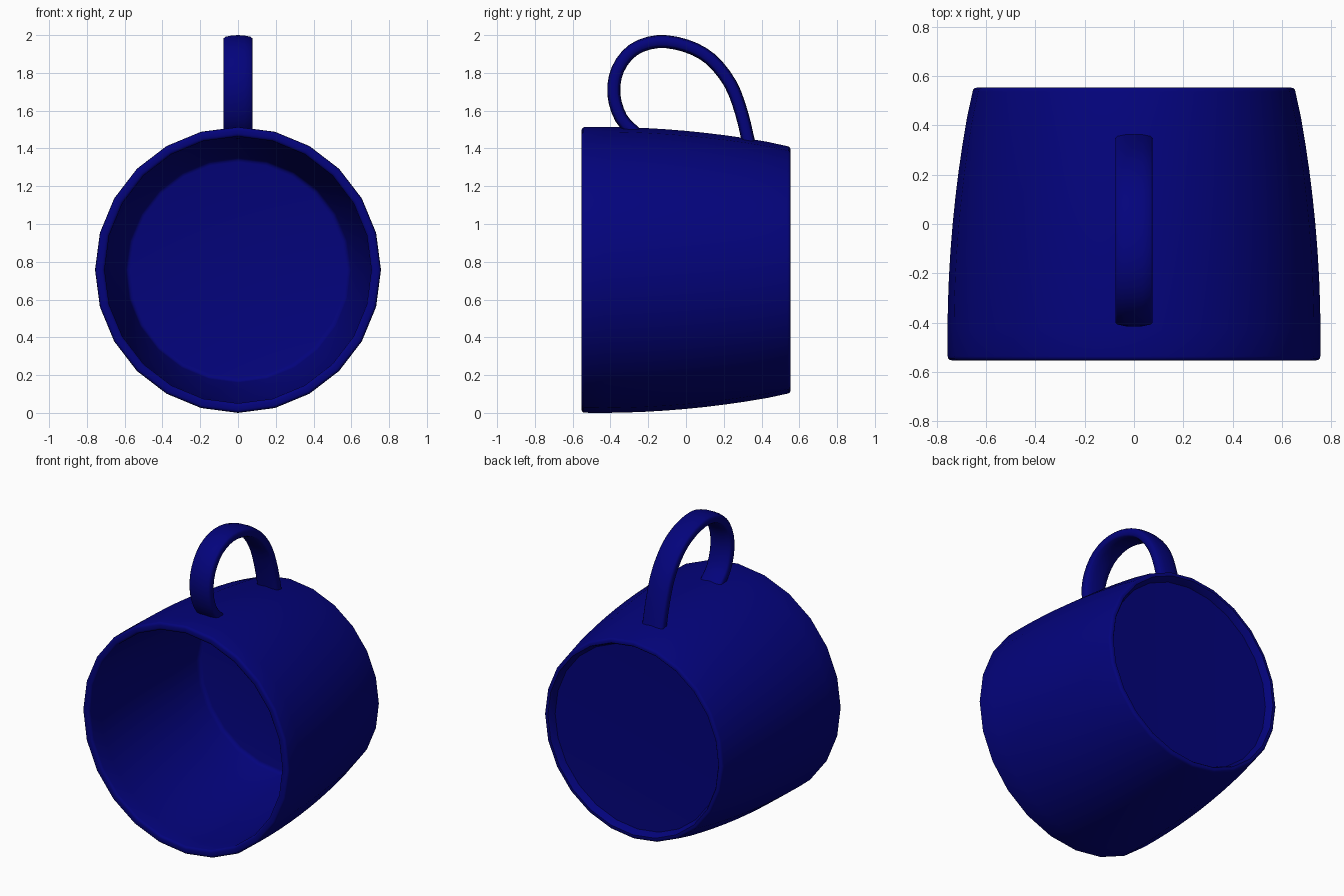
import bpy, bmesh, math
from mathutils import Vector

default = bpy.data.objects.get("Cube")
if default:
    bpy.data.objects.remove(default, do_unlink=True)

SIDES = 24
RADIUS = 0.757
HALF = 0.553
AXIS = Vector((0, 0, RADIUS))

# Dark blue glaze
glaze = bpy.data.materials.new("blue_glaze")
glaze.use_nodes = True
blue = (0.001, 0.001, 0.2, 1)
glaze.diffuse_color = blue
glaze.node_tree.nodes["Principled BSDF"].inputs["Base Color"].default_value = blue


def finish(name, bm, angle):
    bmesh.ops.recalc_face_normals(bm, faces=bm.faces)
    mesh = bpy.data.meshes.new(name)
    bm.to_mesh(mesh)
    bm.free()
    obj = bpy.data.objects.new(name, mesh)
    bpy.context.collection.objects.link(obj)
    mesh.materials.append(glaze)
    bpy.ops.object.select_all(action="DESELECT")
    obj.select_set(True)
    bpy.context.view_layer.objects.active = obj
    bpy.ops.object.shade_smooth_by_angle(angle=math.radians(angle))


def outer_radius(y):
    return RADIUS - 0.0995 * (y + 0.46) ** 2


def corner(y, r, dy, dr, steps=3):
    """Quarter-round from (y + dy, r) to (y, r + dr), bulging at (y, r)."""
    pts = []
    for i in range(steps + 1):
        a = math.pi / 2 * i / steps
        pts.append((y + dy * (1 - math.sin(a)), r + dr * (1 - math.cos(a))))
    return pts


# Cup body: recessed base, foot ring, outer wall, lip, inner wall and raised floor
bev, wall, taper, fillet = 0.016, 0.05, 0.03, 0.025
floor_y, recess, dome, steps = 0.44, 0.045, 0.012, 10
foot = outer_radius(HALF)
profile = [(HALF - recess - dome, 0), (HALF - recess, foot - 0.05),
           (HALF - 0.008, foot - 0.035), (HALF, foot - 0.028)]
profile += corner(HALF, foot, -bev, -bev)[::-1]
span = HALF - bev
for i in range(1, steps):
    y = span - 2 * span * i / steps
    profile.append((y, outer_radius(y)))
lip = outer_radius(-HALF)
profile += corner(-HALF, lip, bev, -bev)
profile += corner(-HALF, lip - wall, bev, bev)[::-1]
inner_end = floor_y - fillet
for i in range(1, steps):
    y = -span + (inner_end + span) * i / steps
    profile.append((y, outer_radius(y) - wall - taper * i / steps))
profile += corner(floor_y, outer_radius(floor_y) - wall - taper, -fillet, -fillet)
profile.append((floor_y - dome, 0))

bm = bmesh.new()
verts = [bm.verts.new(AXIS + Vector((0, y, r))) for y, r in profile]
edges = [bm.edges.new(pair) for pair in zip(verts, verts[1:])]
bmesh.ops.spin(bm, geom=verts + edges, cent=AXIS, axis=(0, 1, 0),
               angle=math.tau, steps=SIDES, use_duplicate=False)
bmesh.ops.remove_doubles(bm, verts=bm.verts, dist=0.0005)
finish("cup_body", bm, 40)

# Handle: a flat rounded strap swept along a smooth loop in the y-z plane
path = [Vector(p) for p in (
    (-0.265, 1.475), (-0.345, 1.56), (-0.384, 1.69), (-0.362, 1.82),
    (-0.28, 1.923), (-0.15, 1.967), (0.0, 1.945), (0.13, 1.875),
    (0.235, 1.745), (0.295, 1.59), (0.338, 1.41))]


def smooth_path(points, cuts):
    pts = [2 * points[0] - points[1]] + points + [2 * points[-1] - points[-2]]
    out = []
    for a, b, c, d in zip(pts, pts[1:], pts[2:], pts[3:]):
        for i in range(cuts):
            t = i / cuts
            out.append(0.5 * (2 * b + (c - a) * t + (2 * a - 5 * b + 4 * c - d) * t ** 2
                              + (3 * b - a - 3 * c + d) * t ** 3))
    return out + [points[-1]]


upper = [(-0.076, 0.016), (-0.067, 0.024), (-0.035, 0.031), (0, 0.033),
         (0.035, 0.031), (0.067, 0.024), (0.076, 0.016)]
section = upper + [(-x, -h - 0.003) for x, h in upper]

bm = bmesh.new()
line = smooth_path(path, 3)
rings = []
for i, p in enumerate(line):
    tangent = (line[min(i + 1, len(line) - 1)] - line[max(i - 1, 0)]).normalized()
    normal = Vector((-tangent.y, tangent.x))
    rings.append([bm.verts.new((x, *(p + normal * h))) for x, h in section])
for a, b in zip(rings, rings[1:]):
    for j in range(len(section)):
        k = (j + 1) % len(section)
        bm.faces.new((a[j], a[k], b[k], b[j]))
bm.faces.new(rings[0])
bm.faces.new(rings[-1])
finish("handle", bm, 50)
